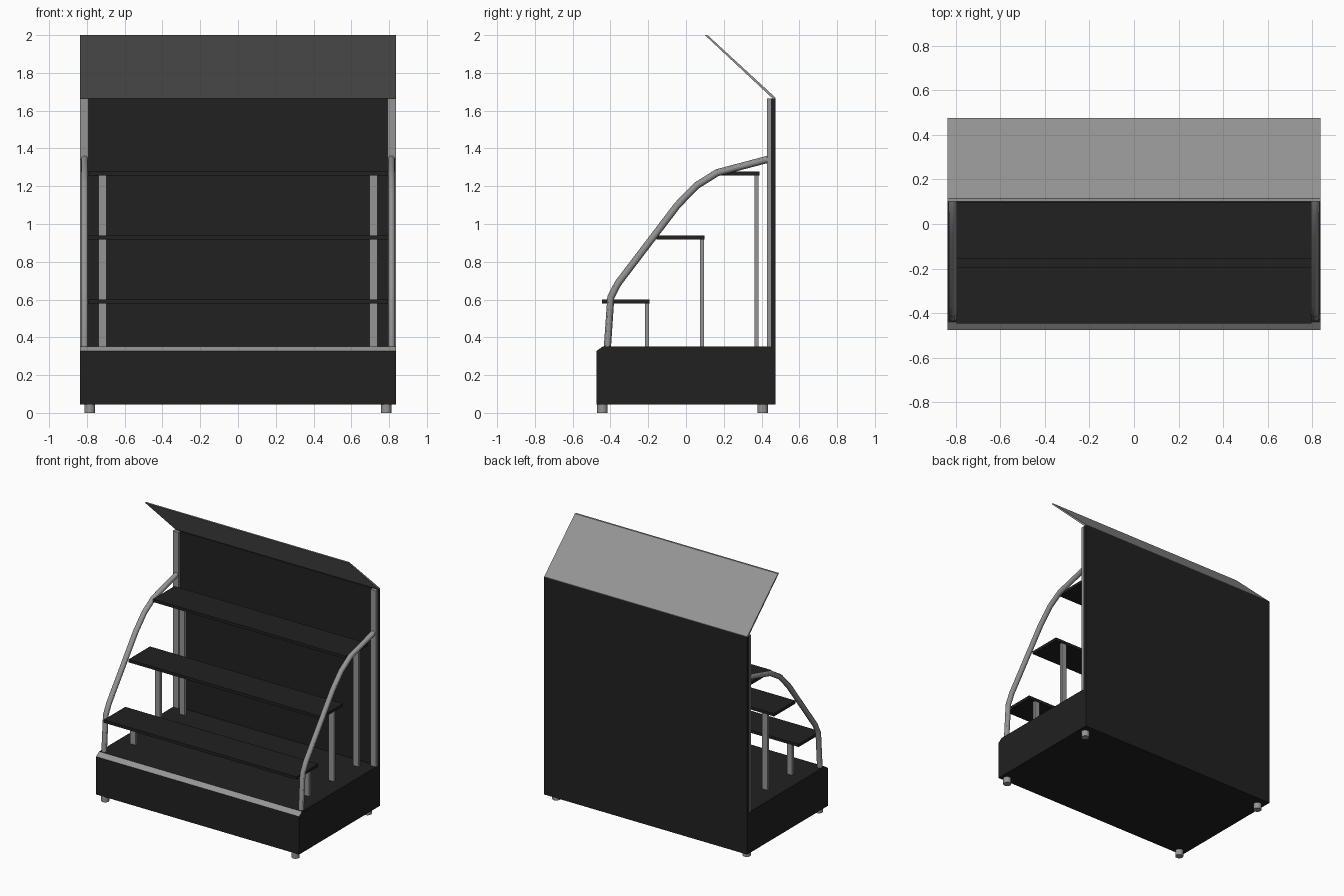
import bpy, bmesh
from mathutils import Vector

if "Cube" in bpy.data.objects:
    bpy.data.objects.remove(bpy.data.objects["Cube"])


def material(name, v):
    m = bpy.data.materials.new(name)
    m.diffuse_color = (v, v, v, 1)
    m.use_nodes = True
    m.node_tree.nodes["Principled BSDF"].inputs["Base Color"].default_value = m.diffuse_color
    return m


DARK = material("dark_panel", 0.015)
METAL = material("grey_metal", 0.3)


def extrude_x(name, pts, x0, x1, mat):
    """Extrude a closed (y, z) profile from x0 to x1."""
    bm = bmesh.new()
    face = bm.faces.new([bm.verts.new((x0, y, z)) for y, z in pts])
    ext = bmesh.ops.extrude_face_region(bm, geom=[face])["geom"]
    verts = [g for g in ext if isinstance(g, bmesh.types.BMVert)]
    bmesh.ops.translate(bm, vec=Vector((x1 - x0, 0, 0)), verts=verts)
    bmesh.ops.recalc_face_normals(bm, faces=bm.faces)
    me = bpy.data.meshes.new(name)
    bm.to_mesh(me)
    bm.free()
    ob = bpy.data.objects.new(name, me)
    bpy.context.collection.objects.link(ob)
    me.materials.append(mat)
    return ob


def box(name, x0, x1, y0, y1, z0, z1, mat):
    return extrude_x(name, [(y0, z0), (y1, z0), (y1, z1), (y0, z1)], x0, x1, mat)


W, D = 0.837, 0.475
BASE_TOP, POST_TOP = 0.352, 1.665

# plinth with a chamfered front edge, whose sloping face is a grey trim
base = extrude_x("base", [(-D, 0.045), (D, 0.045), (D, BASE_TOP),
                          (-0.44, BASE_TOP), (-D, 0.327)], -W, W, DARK)
base.data.materials.append(METAL)
for p in base.data.polygons:
    if p.normal.y < -0.1 and p.normal.z > 0.1:
        p.material_index = 1

# back panel and sloping canopy
box("back_panel", -W, W, 0.45, D, BASE_TOP, POST_TOP, DARK)
extrude_x("canopy", [(0.10, 2.0), (0.114, 2.0), (D, 1.668), (D, POST_TOP),
                     (0.458, POST_TOP)], -W, W, METAL)

# three stepped shelves, each on a pair of flat rear supports
for i, (y0, z0) in enumerate([(-0.446, 0.58), (-0.155, 0.919), (0.134, 1.258)], 1):
    y1 = y0 + 0.254
    box(f"shelf_{i}", -0.795, 0.795, y0, y1, z0, z0 + 0.021, DARK)
    for s, side in ((-1, "left"), (1, "right")):
        a, b = sorted((s * 0.695, s * 0.738))
        box(f"shelf_support_{i}_{side}", a, b, y1 - 0.025, y1 - 0.004, BASE_TOP, z0, METAL)

# bent side rail path in (y, z)
RAIL = [(-0.416, 0.35), (-0.398, 0.612), (-0.36, 0.686), (-0.045, 1.10),
        (0.055, 1.203), (0.166, 1.272), (0.435, 1.343)]

for s, side in ((-1, "left"), (1, "right")):
    # rear post
    a, b = sorted((s * 0.792, s * W))
    box(f"rear_post_{side}", a, b, 0.428, 0.45, BASE_TOP, POST_TOP, METAL)

    # side rail tube
    cu = bpy.data.curves.new(f"side_rail_{side}", "CURVE")
    cu.dimensions = "3D"
    cu.bevel_depth = 0.019
    cu.bevel_resolution = 4
    cu.use_fill_caps = True
    sp = cu.splines.new("POLY")
    sp.points.add(len(RAIL) - 1)
    for pt, (y, z) in zip(sp.points, RAIL):
        pt.co = (s * 0.812, y, z, 1)
    cu.materials.append(METAL)
    rail = bpy.data.objects.new(f"side_rail_{side}", cu)
    bpy.context.collection.objects.link(rail)
    bpy.ops.object.select_all(action="DESELECT")
    rail.select_set(True)
    bpy.context.view_layer.objects.active = rail
    bpy.ops.object.convert(target="MESH")
    bpy.ops.object.shade_smooth_by_angle()

    # round feet
    for y, end in ((-0.443, "front"), (0.406, "rear")):
        bpy.ops.mesh.primitive_cylinder_add(vertices=16, radius=0.028, depth=0.046,
                                            location=(s * 0.785, y, 0.023))
        foot = bpy.context.object
        foot.name = f"foot_{end}_{side}"
        foot.data.materials.append(METAL)
        bpy.ops.object.shade_smooth_by_angle()
